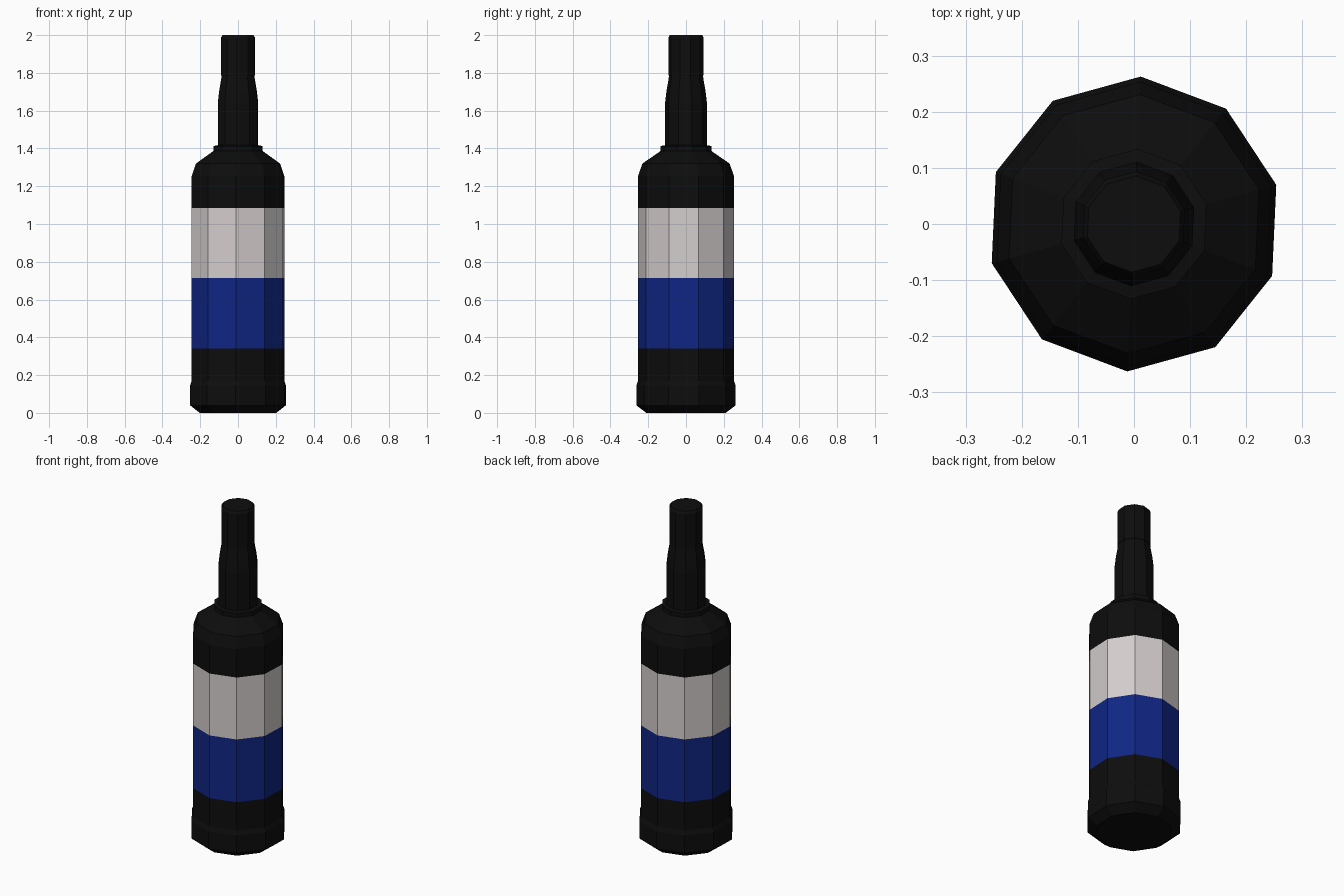
import bpy, bmesh
from math import radians, sin, cos, tau

if "Cube" in bpy.data.objects:
    bpy.data.objects.remove(bpy.data.objects["Cube"])

SIDES = 10
TURN = radians(15.4)   # rotation of the ten-sided section


def make_material(name, colour):
    mat = bpy.data.materials.new(name)
    mat.use_nodes = True
    mat.diffuse_color = (*colour, 1)
    bsdf = mat.node_tree.nodes["Principled BSDF"]
    bsdf.inputs["Base Color"].default_value = (*colour, 1)
    bsdf.inputs["Roughness"].default_value = 0.6
    return mat


black = make_material("black glass", (0.004, 0.004, 0.004))
white = make_material("label white", (0.66, 0.61, 0.61))
blue = make_material("label blue", (0.005, 0.019, 0.23))


def lathe(name, profile, mat):
    """Turn (radius, height) points into a closed faceted solid."""
    bm = bmesh.new()
    rings = []
    for r, z in profile:
        angles = [TURN + tau * i / SIDES for i in range(SIDES)]
        rings.append([bm.verts.new((r * cos(a), r * sin(a), z)) for a in angles])
    for low, high in zip(rings, rings[1:]):
        for i in range(SIDES):
            j = (i + 1) % SIDES
            bm.faces.new((low[i], low[j], high[j], high[i]))
    bm.faces.new(rings[0][::-1])
    bm.faces.new(rings[-1])
    mesh = bpy.data.meshes.new(name)
    bm.to_mesh(mesh)
    bm.free()
    mesh.materials.append(mat)
    obj = bpy.data.objects.new(name, mesh)
    bpy.context.collection.objects.link(obj)
    return obj


# Bottle: chamfered foot, straight body, shoulder, collar and neck
BODY = 0.254
LABEL_LOW, LABEL_MID, LABEL_HIGH = 0.34, 0.715, 1.085
bottle = lathe("bottle", [
    (0.21, 0), (0.263, 0.04), (0.263, 0.145), (BODY, 0.17),
    (BODY, LABEL_LOW), (BODY, LABEL_MID), (BODY, LABEL_HIGH),
    (BODY, 1.255), (0.231, 1.32), (0.134, 1.387), (0.134, 1.413),
    (0.111, 1.417), (0.111, 1.64), (0.104, 1.70), (0.092, 1.77), (0.089, 1.80),
], black)

# Label bands chosen by height on the body
bottle.data.materials.append(white)
bottle.data.materials.append(blue)
for face in bottle.data.polygons:
    if LABEL_LOW < face.center.z < LABEL_MID:
        face.material_index = 2
    elif LABEL_MID < face.center.z < LABEL_HIGH:
        face.material_index = 1

# Cap with a small bevelled top edge
cap = lathe("cap", [(0.094, 1.785), (0.094, 1.985), (0.086, 2.0)], black)
